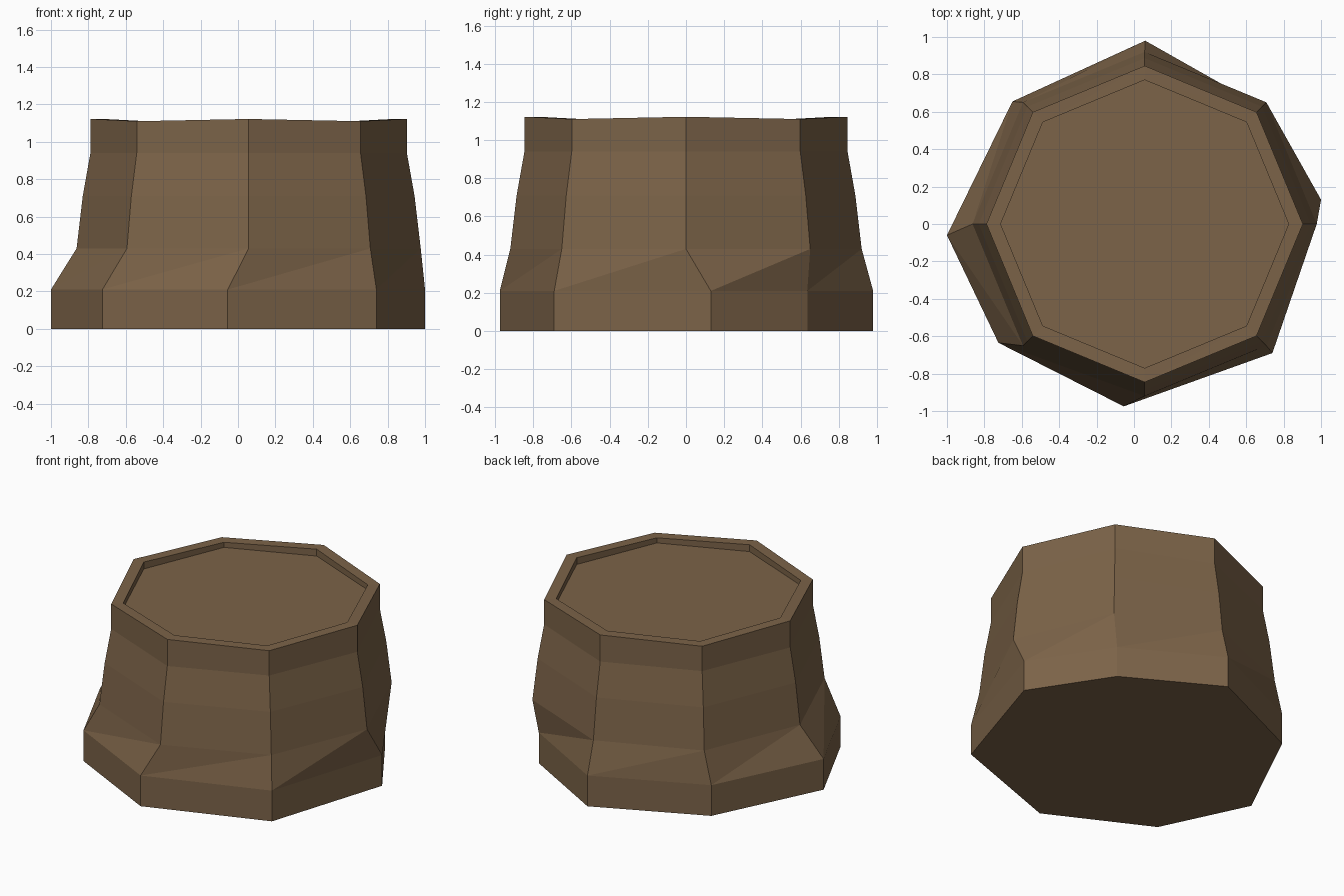
import bpy, bmesh, math

if "Cube" in bpy.data.objects:
    bpy.data.objects.remove(bpy.data.objects["Cube"])

CX = 0.057   # the trunk is slightly off-centre from its root flare

# Uneven foot outline, counter-clockwise from the right side
foot = [(1.0, 0.13), (0.67, 0.635), (0.06, 0.98), (-0.65, 0.655),
        (-1.0, -0.06), (-0.725, -0.635), (-0.055, -0.975), (0.74, -0.69)]


def octagon(radius, z, dip=0.0):
    """Octagonal ring; alternate corners drop by dip."""
    return [(CX + radius * math.cos(i * math.pi / 4),
             radius * math.sin(i * math.pi / 4),
             z - dip * (i % 2)) for i in range(8)]


# Rings from the foot up, over the rim and down into the recessed top
rings = [
    [(x, y, 0.0) for x, y in foot],
    [(x, y, 0.21) for x, y in foot],
    octagon(0.92, 0.43),
    octagon(0.887, 0.71),
    octagon(0.846, 0.94),
    octagon(0.846, 1.122, 0.012),
    octagon(0.77, 1.122, 0.012),
    octagon(0.77, 1.075),
]

bm = bmesh.new()
loops = [[bm.verts.new(p) for p in ring] for ring in rings]
for low, high in zip(loops, loops[1:]):
    for i in range(8):
        j = (i + 1) % 8
        # split each panel along its diagonal for crisp flat facets
        bm.faces.new((low[i], low[j], high[j]))
        bm.faces.new((low[i], high[j], high[i]))
bm.faces.new(loops[0][::-1])   # underside
bm.faces.new(loops[-1])        # recessed cut surface
bmesh.ops.recalc_face_normals(bm, faces=bm.faces)

mesh = bpy.data.meshes.new("tree_stump")
bm.to_mesh(mesh)
bm.free()
stump = bpy.data.objects.new("tree_stump", mesh)
bpy.context.collection.objects.link(stump)

# Single bark colour
bark = bpy.data.materials.new("bark_brown")
bark.diffuse_color = (0.2, 0.125, 0.065, 1)
bark.use_nodes = True
bark.node_tree.nodes["Principled BSDF"].inputs["Base Color"].default_value = bark.diffuse_color
mesh.materials.append(bark)
